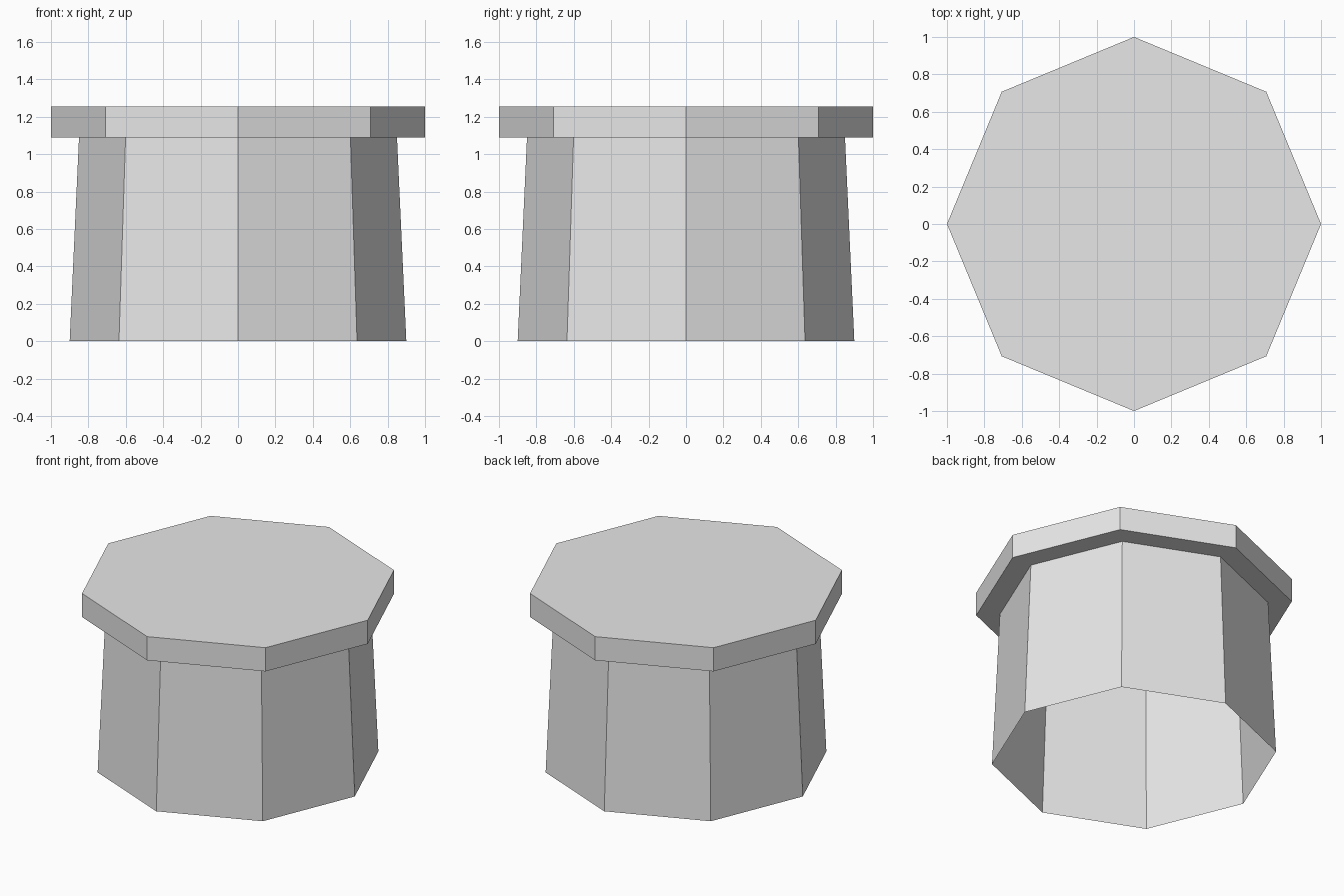
import bpy
import bmesh
import math

if "Cube" in bpy.data.objects:
    bpy.data.objects.remove(bpy.data.objects["Cube"])

SIDES = 8

# (radius, height) profile: open foot, tapered wall, overhanging rim
PROFILE = [(0.90, 0.0), (0.85, 1.09), (1.0, 1.09), (1.0, 1.255)]

grey = bpy.data.materials.new("light_grey")
grey.diffuse_color = (0.8, 0.8, 0.8, 1.0)
grey.use_nodes = True
grey.node_tree.nodes["Principled BSDF"].inputs["Base Color"].default_value = grey.diffuse_color


def ring(bm, radius, z):
    step = 2 * math.pi / SIDES
    return [bm.verts.new((radius * math.cos(i * step), radius * math.sin(i * step), z))
            for i in range(SIDES)]


def bridge(bm, low, high):
    for i in range(SIDES):
        j = (i + 1) % SIDES
        bm.faces.new((low[i], low[j], high[j], high[i]))


# Hollow octagonal drum: walls and lip, open underneath
bm = bmesh.new()
rings = [ring(bm, r, z) for r, z in PROFILE]
for low, high in zip(rings, rings[1:]):
    bridge(bm, low, high)

# Flat lid
bm.faces.new(rings[-1])

mesh = bpy.data.meshes.new("octagonal_drum")
bm.to_mesh(mesh)
bm.free()
mesh.materials.append(grey)
drum = bpy.data.objects.new("octagonal_drum", mesh)
bpy.context.collection.objects.link(drum)
